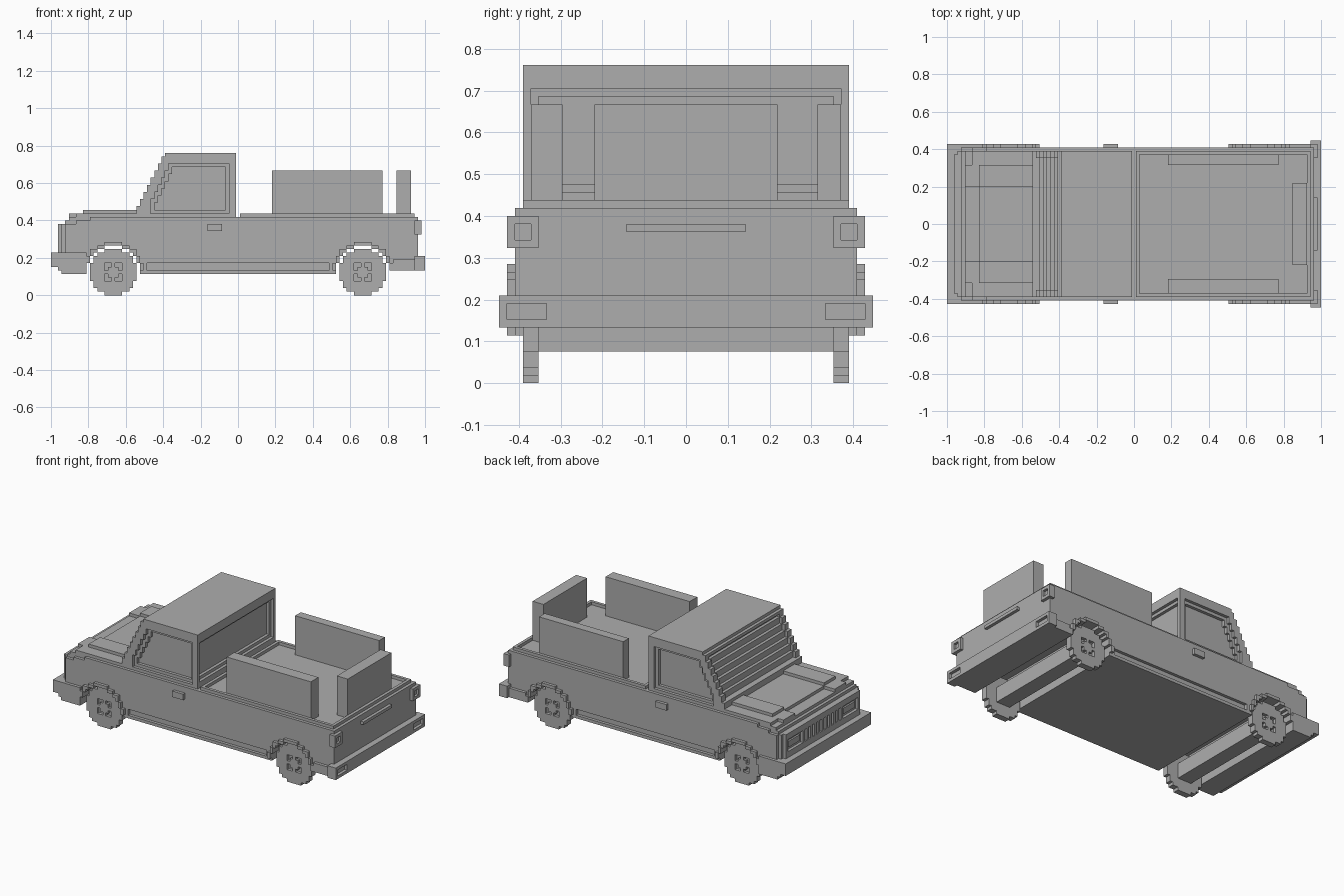
import bpy, bmesh
from math import sqrt

V = 2 / 105          # size of one block; parts are laid out in block units
WIDE = 47            # overall width in blocks
AXLES = (17.5, 87.5)
HUB = 6.5

cube = bpy.data.objects.get("Cube")
if cube:
    bpy.data.objects.remove(cube, do_unlink=True)

grey = bpy.data.materials.new("plain_grey")
grey.use_nodes = True
grey.diffuse_color = (0.42, 0.42, 0.42, 1)
grey.node_tree.nodes["Principled BSDF"].inputs["Base Color"].default_value = (0.42, 0.42, 0.42, 1)


def prism(name, pts, j0, j1):
    """Extrude a side profile of (length, height) points across the width."""
    bm = bmesh.new()
    ring = [bm.verts.new(((i - 52.5) * V, (j0 - WIDE / 2) * V, k * V)) for i, k in pts]
    face = bm.faces.new(ring)
    new = bmesh.ops.extrude_face_region(bm, geom=[face])["geom"]
    bmesh.ops.translate(bm, vec=(0, (j1 - j0) * V, 0),
                        verts=[g for g in new if isinstance(g, bmesh.types.BMVert)])
    bmesh.ops.recalc_face_normals(bm, faces=bm.faces)
    mesh = bpy.data.meshes.new(name)
    bm.to_mesh(mesh)
    bm.free()
    mesh.materials.append(grey)
    ob = bpy.data.objects.new(name, mesh)
    bpy.context.collection.objects.link(ob)
    return ob


def box(name, i0, i1, j0, j1, k0, k1):
    return prism(name, [(i0, k0), (i1, k0), (i1, k1), (i0, k1)], j0, j1)


def cut(target, cutter):
    cutter.hide_render = True
    cutter.hide_viewport = True
    cutter.display_type = 'WIRE'
    mod = target.modifiers.new("recess", 'BOOLEAN')
    mod.operation = 'DIFFERENCE'
    mod.solver = 'EXACT'
    mod.object = cutter


def sides(j0, j1):
    """The same span on the right and on the left."""
    return (("right", j0, j1), ("left", WIDE - j1, WIDE - j0))


def arc(centre, half, limit):
    """Stepped upper half of a blocky circle, from low to high length."""
    pts = []
    for d in range(-half, half + 1):
        top = HUB + 0.5 + int(sqrt(limit - d * d))
        pts += [(centre + d - 0.5, top), (centre + d + 0.5, top)]
    return pts


def stair(i, k, n):
    """Rising steps, one block long and two high."""
    pts = []
    for s in range(n):
        pts += [(i + s, k + 2 * s), (i + s + 1, k + 2 * s)]
    return pts


# Lower body with a wheel well cut through at each axle
front_well, rear_well = (arc(c, 7, 56) for c in AXLES)
body = prism("body", [(4, 6), (10, 6)] + front_well + [(25, 6), (80, 6)] + rear_well
             + [(95, 7), (103, 7), (103, 22), (11, 22), (11, 21), (7, 21), (7, 20), (4, 20)], 2, 45)
for side, j0, j1 in sides(1, 3):
    cut(body, box("sill_recess_" + side, 27, 78, j0, j1, 7, 9))

# Stepped nose and hood
prism("hood", [(3, 11), (9, 15), (25, 15), (25, 23), (9, 23), (9, 22), (5, 22),
               (5, 21), (4, 21), (4, 20), (3, 20)], 3, 44)
for side, j0, j1 in sides(7, 13):
    prism("hood_ridge_" + side, [(5, 21), (24, 21), (24, 24), (9, 24), (9, 23), (5, 23)], j0, j1)
for side, j0, j1 in sides(3, 7):
    box("hood_edge_" + side, 7, 24, j0, j1, 22, 23)

# Grille frame with headlight recesses and slots
grille = box("grille", 2, 3.5, 4, 43, 12, 20)
for side, j0, j1 in sides(5, 13):
    cut(grille, box("headlight_recess_" + side, 1, 3, j0, j1, 14, 18))
    box("headlight_" + side, 2.4, 3.2, j0 + 1, j1 - 1, 15, 17)
for n in range(10):
    j = 14 + 2 * n
    cut(grille, box("grille_slot", 1, 3, j, j + 1, 14, 18))

# Cab with stepped windscreen and sunk panes
cab = prism("cab", [(52, 21), (52, 40), (32, 40)] + stair(24, 25, 8)[::-1] + [(24, 21)], 3, 44)
cut(cab, prism("windscreen_recess", [(20, 25)] + stair(25, 25, 7) + [(32, 38), (20, 38)], 5, 42))
cut(cab, box("rear_window_outer", 51, 54, 4, 43, 24, 37))
cut(cab, box("rear_window_inner", 50, 54, 5, 42, 25, 36))
for side, j0, j1 in sides(2, 4):
    cut(cab, prism("side_window_outer_" + side,
                   [(50, 23), (50, 37)] + stair(28, 27, 6)[::-1] + [(28, 23)], j0, j1))
for side, j0, j1 in sides(2, 5):
    cut(cab, prism("side_window_inner_" + side,
                   [(49, 24), (49, 36)] + stair(29, 26, 6)[::-1] + [(29, 24)], j0, j1))

# Cargo bed rim and upright panels
rim = box("bed_rim", 53, 102, 3, 44, 21.5, 23)
cut(rim, box("bed_opening", 54, 101, 4, 43, 22, 25))
box("cargo_panel_right", 62, 93, 4, 8, 21.5, 35)
box("cargo_panel_left", 62, 93, 40, 43, 21.5, 35)
box("cargo_panel_rear", 97, 101, 12, 35, 21.5, 35)

# Bumpers
prism("front_bumper", [(0, 8), (2, 8), (2, 7), (3, 7), (3, 6), (10, 6), (10, 12), (0, 12)], 1, 46)
rear_bumper = box("rear_bumper", 102, 105, 0, WIDE, 7, 11)
box("rear_valance", 96, 103, 1, 46, 7, 10)
for side, j0, j1 in sides(1, 6):
    cut(rear_bumper, box("bumper_recess_" + side, 104, 106, j0, j1, 8, 10))

# Tail lights, handles and tailgate bar
for side, j0, j1 in sides(1, 5):
    light = box("tail_light_" + side, 102, 104, j0, j1, 17, 21)
    cut(light, box("tail_light_recess_" + side, 103.2, 105, j0 + 1, j1 - 1, 18, 20))
for side, j0, j1 in sides(1, 2):
    box("door_handle_" + side, 44, 48, j0, j1, 18, 20)
box("tailgate_bar", 103, 104, 16, 31, 19, 20)

# Wheels, axles and arch flares
for end, c in zip(("front", "rear"), AXLES):
    box(end + "_axle", c - 2.5, c + 2.5, 4.5, 42.5, 4, 9)
    rise = arc(c, 6, 42)
    disc = rise + [(i, 2 * HUB - k) for i, k in rise[::-1]]
    for side, j0, j1 in sides(3, 5):
        wheel = prism(f"{end}_wheel_{side}", disc, j0, j1)
        h0, h1 = (j0 - 1, j0 + 1) if side == "right" else (j1 - 1, j1 + 1)
        for sx in (-1, 1):
            for sz in (-1, 1):
                ell = [(.5, 2.5), (2.5, 2.5), (2.5, .5), (1.5, .5), (1.5, 1.5), (.5, 1.5)]
                cut(wheel, prism("hub_hole", [(c + sx * a, HUB + sz * b) for a, b in ell], h0, h1))
    flare = [(c - 8.5, 7)] + arc(c, 8, 72) + [(c + 8.5, 7), (c + 7.5, 7)]
    flare += arc(c, 7, 56)[::-1] + [(c - 7.5, 7)]
    for side, j0, j1 in sides(1, 2):
        prism(f"{end}_arch_{side}", flare, j0, j1)
